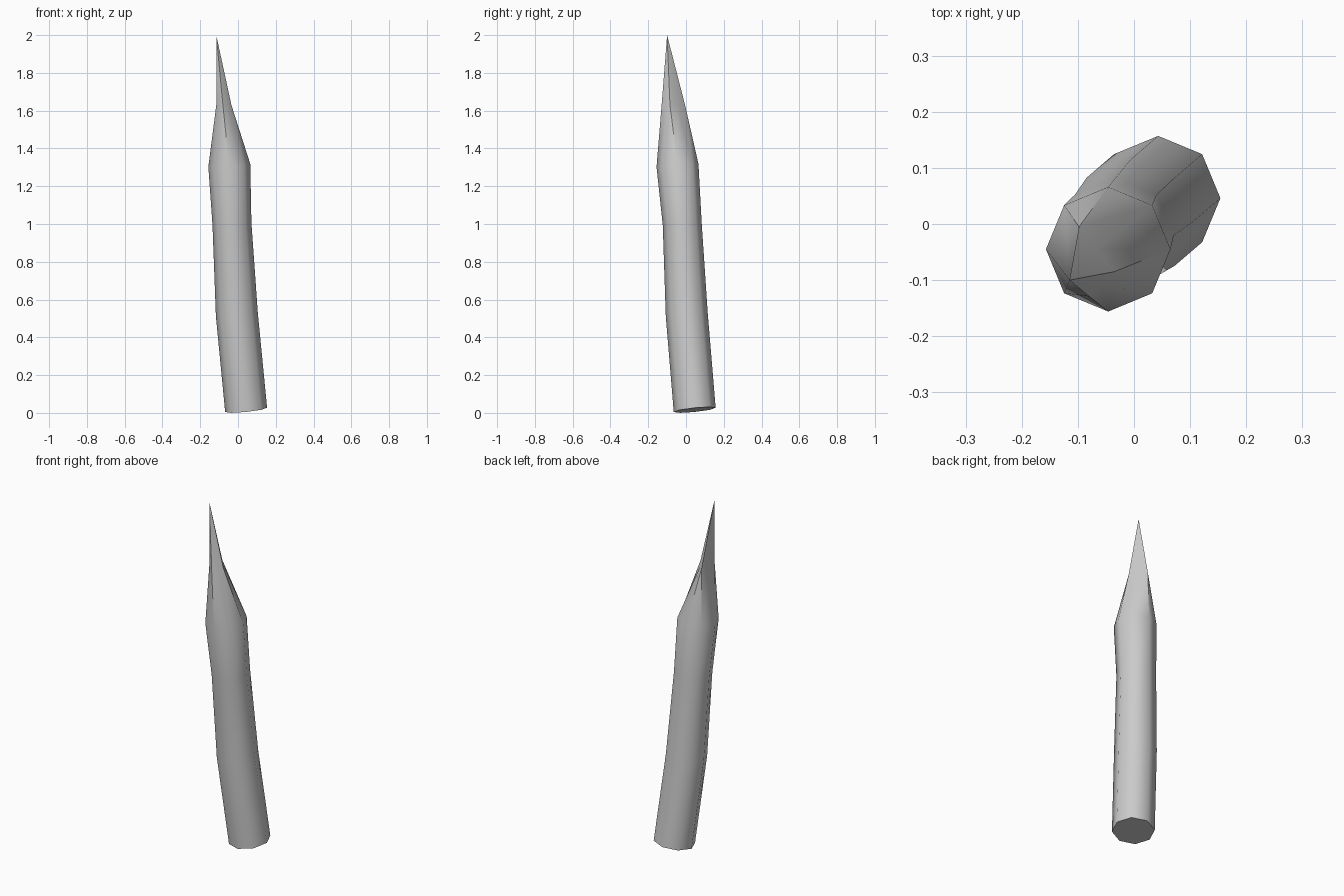
import bpy, bmesh, math

if "Cube" in bpy.data.objects:
    bpy.data.objects.remove(bpy.data.objects["Cube"])

SIDES = 8

# shaft rings: centre x, y, z, radius, tilt
shaft = [
    (0.043, 0.046, 0.016, 0.111, 0.10),
    (-0.006, 0.004, 0.52, 0.111, 0.08),
    (-0.032, -0.020, 1.00, 0.103, 0.06),
    (-0.046, -0.045, 1.31, 0.111, 0.07),
]
# whittled section of the point, one corner per shaft side
A, B, C, D = (-0.035, -0.085), (-0.098, -0.005), (-0.115, -0.100), (-0.080, -0.129)


def mid(p, q):
    return ((p[0] + q[0]) / 2, (p[1] + q[1]) / 2)


neck = [A, mid(A, B), B, B, C, C, D, mid(D, A)]

bm = bmesh.new()
rings = []
for cx, cy, cz, r, tilt in shaft:
    ring = []
    for i in range(SIDES):
        a = 2 * math.pi * i / SIDES
        dx, dy = r * math.cos(a), r * math.sin(a)
        ring.append(bm.verts.new((cx + dx, cy + dy, cz + tilt * (dx + dy))))
    rings.append(ring)
rings.append([bm.verts.new((x, y, 1.63)) for x, y in neck])

# sides, base and tip
for lo, hi in zip(rings, rings[1:]):
    for i in range(SIDES):
        j = (i + 1) % SIDES
        bm.faces.new((lo[i], lo[j], hi[j], hi[i]))
bm.faces.new(rings[0][::-1])
tip = bm.verts.new((-0.115, -0.100, 2.0))
for i in range(SIDES):
    bm.faces.new((rings[-1][i], rings[-1][(i + 1) % SIDES], tip))
bmesh.ops.remove_doubles(bm, verts=bm.verts[:], dist=0.0005)
bmesh.ops.recalc_face_normals(bm, faces=bm.faces[:])

mesh = bpy.data.meshes.new("wooden_stake")
bm.to_mesh(mesh)
bm.free()
stake = bpy.data.objects.new("wooden_stake", mesh)
bpy.context.collection.objects.link(stake)
bpy.context.view_layer.objects.active = stake
stake.select_set(True)
bpy.ops.object.shade_smooth_by_angle(angle=math.radians(50))
